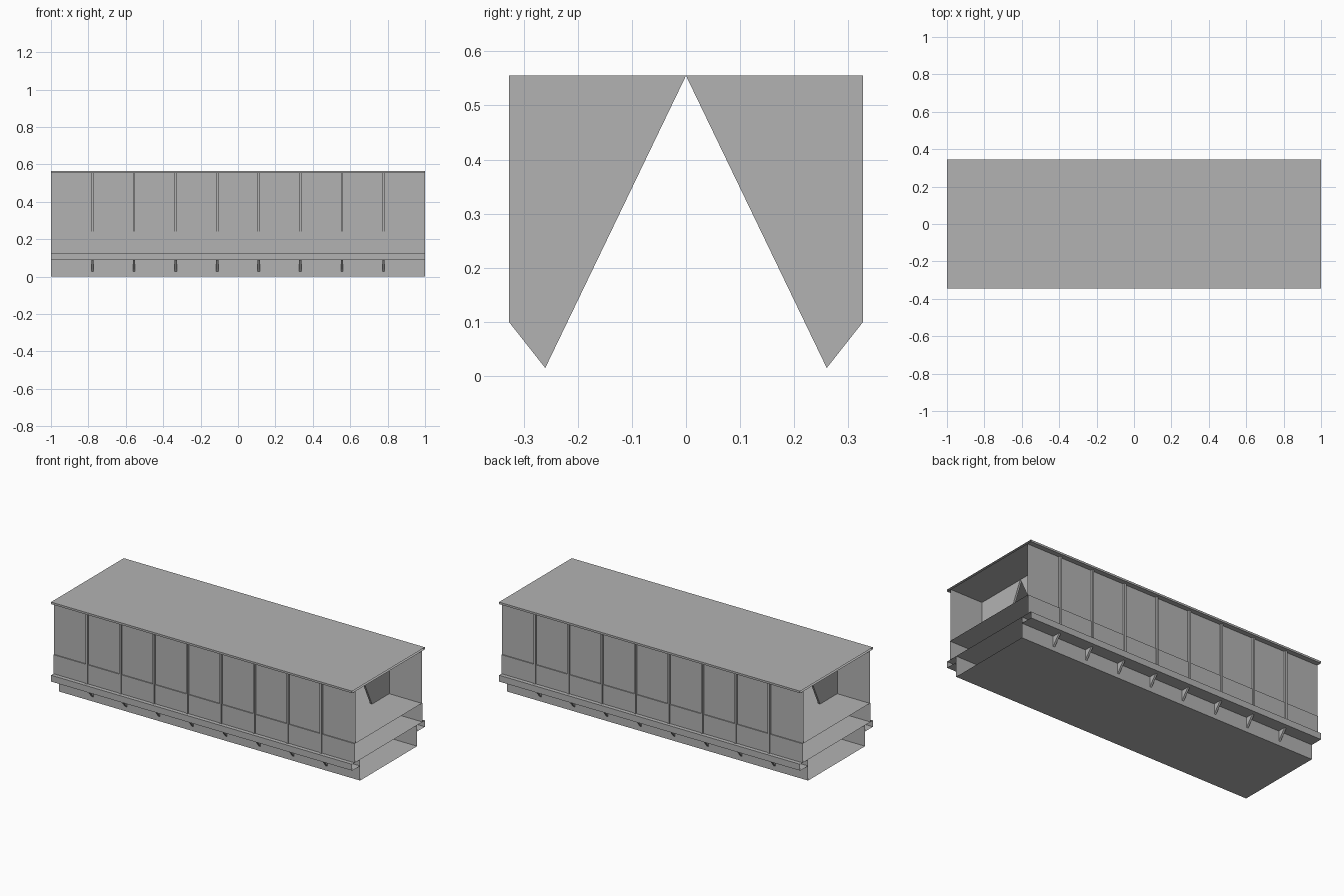
import bpy
import bmesh

if "Cube" in bpy.data.objects:
    bpy.data.objects.remove(bpy.data.objects["Cube"], do_unlink=True)

GREY = (0.45, 0.45, 0.45, 1.0)
mat = bpy.data.materials.new("plain grey")
mat.use_nodes = True
mat.diffuse_color = GREY
mat.node_tree.nodes["Principled BSDF"].inputs["Base Color"].default_value = GREY

HALF = 1.0               # half length along x
ROOF, CEIL = 0.565, 0.553
FLOOR, DECK, LEDGE = 0.24, 0.126, 0.088
EDGE, WALL, SKIRT, TROUGH = 0.345, 0.315, 0.321, 0.27


def finish(name, bm):
    mesh = bpy.data.meshes.new(name)
    bm.to_mesh(mesh)
    bm.free()
    mesh.materials.append(mat)
    obj = bpy.data.objects.new(name, mesh)
    bpy.context.collection.objects.link(obj)
    return obj


def sheet(name, profile, closed=False):
    """Sweep a (y, z) profile along the whole length, leaving the ends open."""
    bm = bmesh.new()
    rows = [[bm.verts.new((x, y, z)) for x in (-HALF, HALF)] for y, z in profile]
    pairs = list(zip(rows, rows[1:]))
    if closed:
        pairs.append((rows[-1], rows[0]))
    for a, b in pairs:
        bm.faces.new((a[0], a[1], b[1], b[0]))
    return finish(name, bm)


def plate(name, outline, x, thick):
    """Solid plate with a (y, z) outline, standing across the length at x."""
    bm = bmesh.new()
    face = bm.faces.new([bm.verts.new((x - thick / 2, y, z)) for y, z in outline])
    new = bmesh.ops.extrude_face_region(bm, geom=[face])["geom"]
    verts = [v for v in new if isinstance(v, bmesh.types.BMVert)]
    bmesh.ops.translate(bm, verts=verts, vec=(thick, 0, 0))
    bmesh.ops.recalc_face_normals(bm, faces=bm.faces)
    return finish(name, bm)


# Horizontal decks and the hollow roof
sheet("roof", [(-EDGE, CEIL), (-EDGE, ROOF), (EDGE, ROOF), (EDGE, CEIL)], closed=True)
sheet("upper_floor", [(-SKIRT, FLOOR), (SKIRT, FLOOR)])
sheet("lower_deck", [(-TROUGH, DECK), (TROUGH, DECK)])

# Open trough underneath
sheet("bottom_trough", [(TROUGH, LEDGE), (TROUGH, 0), (-TROUGH, 0), (-TROUGH, LEDGE)])

for side, s in (("left", 1), ("right", -1)):
    order = 1 if s > 0 else -1

    # Side wall, skirt and hollow ledge
    def mirrored(points):
        return [(s * y, z) for y, z in points][::order]

    sheet(side + "_wall", mirrored([(WALL, CEIL), (WALL, FLOOR)]))
    sheet(side + "_skirt", mirrored([(SKIRT, FLOOR), (SKIRT, DECK)]))
    sheet(side + "_ledge", mirrored([(TROUGH, DECK), (EDGE, DECK),
                                     (EDGE, LEDGE), (TROUGH, LEDGE)]), closed=True)

    # Tapered cross ribs, showing outside the walls and below the ledge
    rib = [(0.327, 0.1), (0.26, 0.015), (0, 0.555), (0.327, 0.555)]
    for i in range(8):
        plate(f"{side}_rib_{i + 1}", mirrored(rib), (i - 3.5) * 2 / 9, 0.012)
